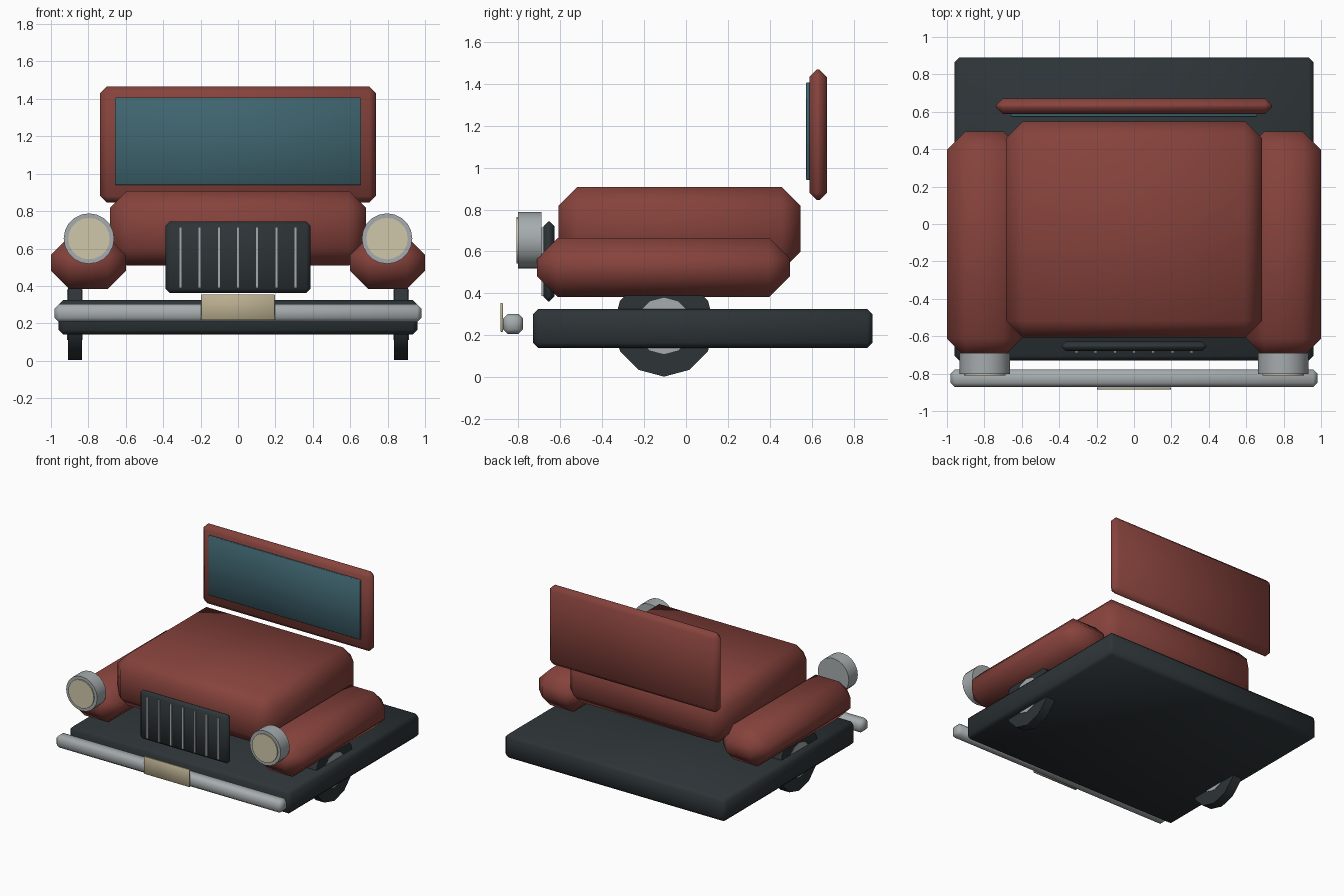
import bpy, bmesh
from math import radians
from mathutils import Matrix, Vector

if "Cube" in bpy.data.objects:
    bpy.data.objects.remove(bpy.data.objects["Cube"])


def material(name, rgb):
    m = bpy.data.materials.new(name)
    m.diffuse_color = (*rgb, 1)
    m.use_nodes = True
    m.node_tree.nodes["Principled BSDF"].inputs["Base Color"].default_value = m.diffuse_color
    return m


RED = material("red_paint", (0.24, 0.055, 0.045))
DARK = material("dark_metal", (0.026, 0.034, 0.038))
CHROME = material("chrome", (0.38, 0.41, 0.42))
CREAM = material("lamp_cream", (0.63, 0.57, 0.40))
PLATE = material("plate_tan", (0.50, 0.43, 0.28))
GLASS = material("blue_glass", (0.05, 0.13, 0.16))


def finish(name, bm, mat):
    bmesh.ops.recalc_face_normals(bm, faces=bm.faces)
    me = bpy.data.meshes.new(name)
    bm.to_mesh(me)
    bm.free()
    me.materials.append(mat)
    me.shade_smooth()
    me.set_sharp_from_angle(angle=radians(50))
    ob = bpy.data.objects.new(name, me)
    bpy.context.collection.objects.link(ob)
    return ob


def box(name, x, y, z, mat, bevel=0.0):
    """Chamfered box from (min, max) ranges on each axis."""
    bm = bmesh.new()
    lo, hi = Vector((x[0], y[0], z[0])), Vector((x[1], y[1], z[1]))
    bmesh.ops.create_cube(bm, size=1, matrix=Matrix.Translation((lo + hi) / 2)
                          @ Matrix.Diagonal((*(hi - lo), 1)))
    if bevel:
        bmesh.ops.bevel(bm, geom=bm.edges[:], offset=bevel, segments=1,
                        affect='EDGES', profile=0.5)
    return finish(name, bm, mat)


def disc(name, centre, radius, depth, axis, sides, mat):
    """Cylinder lying along the x or y axis."""
    bm = bmesh.new()
    turn = Matrix.Rotation(radians(90), 4, 'Y' if axis == 'x' else 'X')
    bmesh.ops.create_cone(bm, cap_ends=True, segments=sides, radius1=radius,
                          radius2=radius, depth=depth,
                          matrix=Matrix.Translation(centre) @ turn)
    return finish(name, bm, mat)


# Chassis and hood
box("chassis", (-0.96, 0.96), (-0.73, 0.89), (0.14, 0.325), DARK, 0.025)
box("hood", (-0.685, 0.685), (-0.607, 0.547), (0.51, 0.908), RED, 0.09)

# Windscreen
box("windscreen_frame", (-0.737, 0.737), (0.588, 0.672), (0.845, 1.467), RED, 0.035)
box("windscreen_glass", (-0.658, 0.658), (0.573, 0.589), (0.94, 1.407), GLASS, 0.003)

# Grille with upright slats
box("grille", (-0.388, 0.388), (-0.68, -0.628), (0.362, 0.744), DARK, 0.023)
for i in range(7):
    x = (i - 3) * 0.1027
    box(f"grille_slat_{i + 1}", (x - 0.008, x + 0.008), (-0.69, -0.675), (0.388, 0.714), CHROME)

# Bumper and number plate blank
box("bumper", (-0.98, 0.98), (-0.872, -0.777), (0.207, 0.302), CHROME, 0.022)
box("number_plate", (-0.197, 0.197), (-0.885, -0.873), (0.217, 0.354), PLATE, 0.002)

# Fenders, headlights and wheels on both sides
for side, s in (("left", -1), ("right", 1)):
    box(f"{side}_fender", sorted((s * 0.6, s * 1.0)), (-0.71, 0.495), (0.383, 0.664), RED, 0.098)
    disc(f"{side}_headlight", (s * 0.797, -0.745, 0.653), 0.135, 0.112, 'y', 20, CHROME)
    disc(f"{side}_headlight_lens", (s * 0.797, -0.803, 0.653), 0.111, 0.012, 'y', 20, CREAM)
    disc(f"{side}_tyre", (s * 0.872, -0.105, 0.245), 0.242, 0.076, 'x', 12, DARK)
    disc(f"{side}_hub", (s * 0.872, -0.105, 0.245), 0.135, 0.082, 'x', 12, CHROME)
